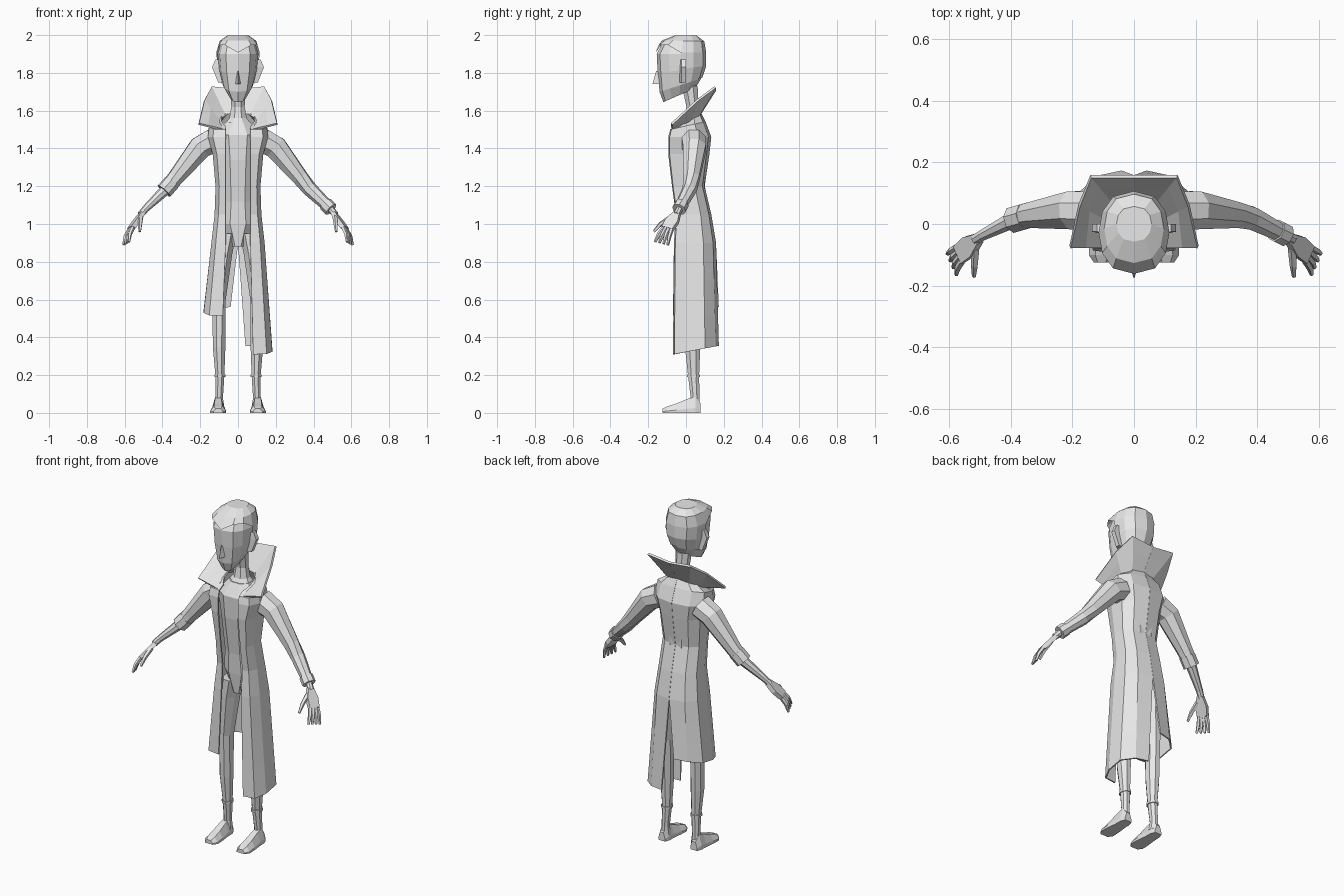
import bpy
import bmesh
import math
from mathutils import Vector

default_cube = bpy.data.objects.get("Cube")
if default_cube:
    bpy.data.objects.remove(default_cube)

shade = .8
grey = bpy.data.materials.new("light_grey")
grey.use_nodes = True
grey.diffuse_color = (shade, shade, shade, 1)
grey.node_tree.nodes["Principled BSDF"].inputs["Base Color"].default_value = grey.diffuse_color


def loft(name, rings, closed=True, thickness=None, drop=None):
    """Skin a list of equal point rings; drop removes faces by a rule."""
    bm = bmesh.new()
    rows = [[bm.verts.new(point) for point in ring] for ring in rings]
    count = len(rows[0])
    for lower, upper in zip(rows, rows[1:]):
        for i in range(count if closed else count - 1):
            j = (i + 1) % count
            bm.faces.new((lower[i], lower[j], upper[j], upper[i]))
    if closed:
        bm.faces.new(rows[0])
        bm.faces.new(rows[-1])
    bmesh.ops.recalc_face_normals(bm, faces=bm.faces[:])
    if drop:
        unwanted = [face for face in bm.faces if drop(face.calc_center_median())]
        bmesh.ops.delete(bm, geom=unwanted, context='FACES')
    mesh = bpy.data.meshes.new(name)
    bm.to_mesh(mesh)
    bm.free()
    mesh.materials.append(grey)
    part = bpy.data.objects.new(name, mesh)
    bpy.context.collection.objects.link(part)
    if thickness:
        shell = part.modifiers.new("thickness", 'SOLIDIFY')
        shell.thickness, shell.offset = thickness, 0


def oval(x, y, z, width, depth, sides=8):
    angles = [math.tau * (i + .5) / sides for i in range(sides)]
    return [(x + width * math.cos(a), y + depth * math.sin(a), z) for a in angles]


def stack(name, levels, side=1):
    """Loft horizontal ovals given as x, y, z, half width, half depth."""
    loft(name, [oval(side * x, y, z, width, depth) for x, y, z, width, depth in levels])


def sloped_ring(front, back, half_width, grow=0, sides=12):
    """Head ring running from a front (y, z) point to a back (y, z) point."""
    ring = []
    for i in range(sides):
        angle = math.tau * i / sides
        f = (1 - math.cos(angle)) / 2
        sine = math.sin(angle)
        x = (half_width + grow) * math.copysign(abs(sine) ** .75, sine)
        y = front[0] + (back[0] - front[0]) * f - grow * math.cos(angle)
        ring.append((x, y, front[1] + (back[1] - front[1]) * f + grow))
    return ring


def tube(name, path, radii, side=1, sides=8):
    path = [Vector((side * x, y, z)) for x, y, z in path]
    rings = []
    for i, (centre, radius) in enumerate(zip(path, radii)):
        heading = path[min(i + 1, len(path) - 1)] - path[max(i - 1, 0)]
        turn = heading.to_track_quat('Z', 'Y')
        rings.append([centre + turn @ Vector(p) for p in oval(0, 0, 0, radius, radius, sides)])
    loft(name, rings)


def mirrored(ring, side):
    return [(side * x, y, z) for x, y, z in ring]


# Head, hair with a peaked hairline, and nose
skull = [((-.12, 1.645), (.05, 1.72), .045), ((-.14, 1.7), (.08, 1.77), .08),
         ((-.15, 1.8), (.1, 1.83), .1), ((-.155, 1.9), (.1, 1.9), .108),
         ((-.12, 1.965), (.09, 1.96), .09), ((-.05, 1.992), (.05, 1.99), .05)]
loft("head", [sloped_ring(*ring) for ring in skull])


def bare_face(centre):
    if centre.z > 1.92:
        return False
    return centre.y < (-.03 if centre.z > 1.82 else 0)


hair = [sloped_ring(*ring, grow=.007) for ring in skull[1:]]
hair[2] = [(x, y, z + .04 if y < -.08 and x else z) for x, y, z in hair[2]]
loft("hair", hair, drop=bare_face)


def nose_ring(width, root, tip, z):
    return [(-width, root, z), (0, tip, z), (width, root, z)]


loft("nose", [nose_ring(.018, -.13, -.178, 1.74), nose_ring(.006, -.14, -.158, 1.81)])

# Neck, shirt and hips
stack("neck", [(0, .02, 1.73, .045, .045), (0, .035, 1.62, .038, .035),
               (0, .035, 1.56, .05, .045), (0, .03, 1.5, .1, .08)])
stack("shirt", [(0, .03, 1.54, .07, .06), (0, .02, 1.47, .13, .095), (0, .02, 1.34, .11, .09),
                (0, .03, 1.12, .095, .07), (0, .05, 1, .11, .085), (0, .04, .88, .04, .06)])

# Coat levels: height, half width, front y, back y
coat_levels = [(1.59, .085, -.04, .075), (1.54, .15, -.08, .1), (1.46, .155, -.09, .13),
               (1.37, .13, -.09, .12), (1.2, .115, -.07, .095), (1.05, .12, -.05, .13),
               (.9, .137, -.06, .155)]


def coat_row(level, opening=.065, slit=0, rise=0):
    height, width, front, back = level
    dip = .6 * max(0, height - 1.47)
    plan = [(opening, 0), (width * .84, .03), (width, .3), (width, .7), (width * .66, .93), (slit, 1)]
    return [(x, front + (back - front) * f, height - dip * (1 - f) + rise * f) for x, f in plan]


def build_coat(tag, side, hem):
    waist, bottom = coat_levels[-1], (hem, .178, -.065, .17)
    rows = [coat_row(level) for level in coat_levels]
    for t in (.35, .7, 1):
        level = [a + (b - a) * t for a, b in zip(waist, bottom)]
        rows.append(coat_row(level, .065 + .015 * t, .04 * t, .045 * t))
    loft(tag + "_coat", [mirrored(row, side) for row in rows], closed=False, thickness=.008)


# Standing collar, low at the front and high at the back
def build_collar(tag, side):
    inner = [(0, .075, 1.585), (.07, .07, 1.58), (.1, .02, 1.545), (.085, -.075, 1.5)]
    outer = [(0, .155, 1.71), (.14, .155, 1.725), (.178, .06, 1.655), (.208, -.075, 1.53)]
    middle = [Vector(a).lerp(b, .6) for a, b in zip(inner, outer)]
    rows = [mirrored(row, side) for row in (inner, middle, outer)]
    loft(tag + "_collar", rows, closed=False, thickness=.012)


def build_ear(tag, side):
    rows = [[(.085, -.035, z), (x, -.025, z), (x, 0, z), (.085, 0, z)]
            for x, z in ((.105, 1.75), (.137, 1.83), (.12, 1.87))]
    loft(tag + "_ear", [mirrored(row, side) for row in rows])


# Arms: full sleeve on the left, rolled to the elbow on the right
arm = [Vector(p) for p in ((.13, .04, 1.44), (.2, .045, 1.405), (.33, .03, 1.245),
                           (.38, .02, 1.185), (.49, -.035, 1.08), (.515, -.05, 1.05))]


def build_arm(tag, side):
    end = 4 if side > 0 else 3
    cuff_radius = .038 if side > 0 else .045
    tube(tag + "_sleeve", arm[:end + 1], (.07, .066, .045, .04, .03), side)
    cuff = [arm[end].lerp(arm[end - 1], .25), arm[end].lerp(arm[end + 1], .1)]
    if side < 0:
        cuff[0] = arm[end].lerp(arm[end - 1], .6)
    tube(tag + "_cuff", cuff, (cuff_radius, cuff_radius), side)
    tube(tag + "_forearm", arm[3:], (.03, .019, .018), side)


# Hand: flat palm, four fanned fingers and a thumb
def build_hand(tag, side):
    wrist, knuckles = Vector((.507, -.047, 1.057)), Vector((.565, -.097, .977))
    across, thin = Vector((-.012, -.028, .007)), Vector((.011, -.004, .006))
    palm = []
    for along, spread in ((0, .55), (.5, 1.1), (1, 1)):
        centre, reach = wrist.lerp(knuckles, along), across * spread
        corners = (reach + thin, thin - reach, -reach - thin, reach - thin)
        palm.append(mirrored([centre + corner for corner in corners], side))
    loft(tag + "_palm", palm)
    for i, offset in enumerate((-.75, -.25, .25, .75)):
        root = knuckles + across * offset
        tip = Vector((.592, -.13, .897)) + across * offset * 1.6
        bend = root.lerp(tip, .5) + thin / 2
        tube(f"{tag}_finger_{i + 1}", [root, bend, tip], (.012, .011, .007), side, sides=5)
    thumb = [(.515, -.08, 1.035), (.518, -.135, 1), (.52, -.17, .96)]
    tube(tag + "_thumb", thumb, (.015, .012, .007), side, sides=5)


# Leg, ankle band and shoe
def build_leg(tag, side):
    stack(tag + "_leg", [(.055, .045, .95, .05, .085), (.075, .04, .84, .048, .075),
                         (.1, .035, .6, .038, .053), (.1, .035, .35, .036, .044),
                         (.096, .04, .2, .026, .032), (.1, .048, .08, .022, .025),
                         (.1, .045, .03, .03, .03)], side)
    stack(tag + "_ankle_band", [(.096, .04, z, .031, .038) for z in (.19, .203)], side)
    rows = []
    for y, width, height in ((.078, .022, .05), (.05, .032, .085), (.01, .033, .075),
                             (-.05, .04, .05), (-.1, .042, .034), (-.125, .026, .022)):
        outline = [(-1, 0), (1, 0), (1, .3), (.5, 1), (-.5, 1), (-1, .3)]
        rows.append(mirrored([(.105 + width * across, y, height * up) for across, up in outline], side))
    loft(tag + "_shoe", rows)


for tag, side, hem in (("left", 1, .31), ("right", -1, .515)):
    build_coat(tag, side, hem)
    build_collar(tag, side)
    build_ear(tag, side)
    build_arm(tag, side)
    build_hand(tag, side)
    build_leg(tag, side)
